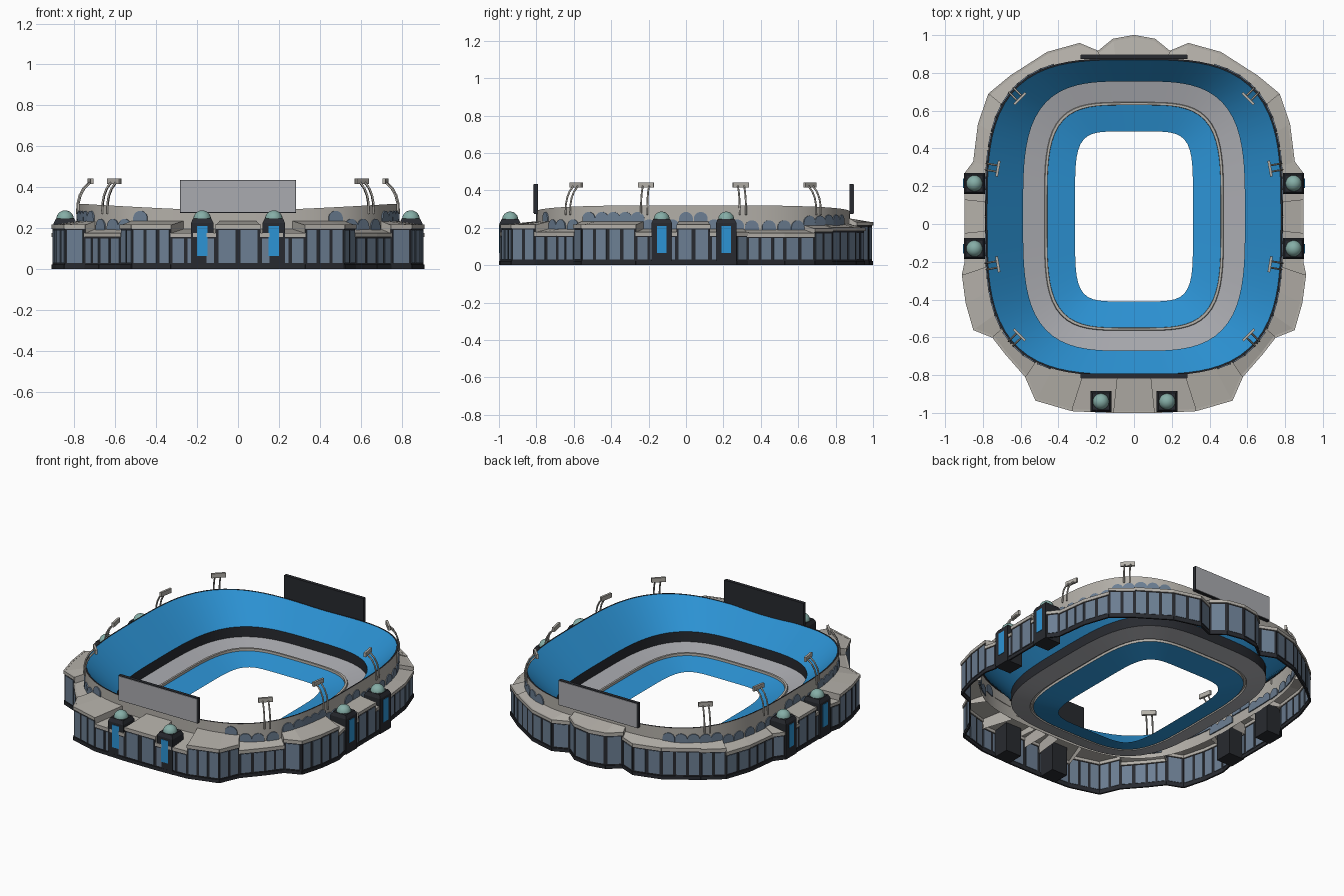
import bpy, bmesh
from math import sin, cos, pi, copysign
from mathutils import Vector

if "Cube" in bpy.data.objects:
    bpy.data.objects.remove(bpy.data.objects["Cube"])

CY = 0.037            # centre of the bowl in y
A, B, N = 0.785, 0.84, 3.3

def lin(c):
    return tuple((v / 255) ** 2.2 for v in c) + (1,)

def mat(name, c):
    m = bpy.data.materials.new(name)
    m.diffuse_color = lin(c)
    m.use_nodes = True
    m.node_tree.nodes["Principled BSDF"].inputs["Base Color"].default_value = m.diffuse_color
    return m

BLUE = mat("seat_blue", (48, 146, 212))
STONE = mat("warm_stone", (178, 174, 167))
DARK = mat("charcoal", (44, 46, 51))
GLASS = mat("slate_glass", (108, 126, 146))
TEAL = mat("dome_teal", (132, 172, 165))
GREY = mat("pale_grey", (168, 169, 174))

parts = {}
def add(name, m, verts, faces):
    vs, fs, _ = parts.setdefault(name, ([], [], m))
    o = len(vs)
    vs += [tuple(v) for v in verts]
    fs += [tuple(i + o for i in f) for f in faces]

BOXF = [(0, 3, 2, 1), (4, 5, 6, 7), (0, 1, 5, 4), (1, 2, 6, 5), (2, 3, 7, 6), (3, 0, 4, 7)]
def box(name, m, c, u, w, d, z0, z1, w2=None, d2=None):
    """Box centred on c (xy), width w along u, depth d across, optional taper."""
    u = Vector(u).normalized()
    n = Vector((u.y, -u.x))
    c = Vector(c)
    vs = []
    for z, ww, dd in ((z0, w, d), (z1, w2 or w, d2 or d)):
        for a, b in ((-1, -1), (1, -1), (1, 1), (-1, 1)):
            p = c + u * a * ww / 2 + n * b * dd / 2
            vs.append((p.x, p.y, z))
    add(name, m, vs, BOXF)

def build(name, smooth=False):
    vs, fs, m = parts[name]
    me = bpy.data.meshes.new(name)
    me.from_pydata(vs, [], fs)
    bm = bmesh.new()
    bm.from_mesh(me)
    bmesh.ops.recalc_face_normals(bm, faces=bm.faces)
    bm.to_mesh(me)
    bm.free()
    me.materials.append(m)
    ob = bpy.data.objects.new(name, me)
    bpy.context.collection.objects.link(ob)
    if smooth:
        bpy.context.view_layer.objects.active = ob
        ob.select_set(True)
        bpy.ops.object.shade_smooth_by_angle(angle=0.6)
        ob.select_set(False)

# ---- bowl: lofted rounded-rectangle rings ----
SEG = 96
def ring(a, b, n, cy, zf):
    out = []
    for i in range(SEG):
        t = 2 * pi * (i + 0.5) / SEG
        c, s = cos(t), sin(t)
        k = (abs(c) ** n + abs(s) ** n) ** (-1 / n)
        x, y = a * c * k, b * s * k + cy
        out.append((x, y, zf(x) if callable(zf) else zf))
    return out

def loft(name, m, *rings):
    vs = [v for r in rings for v in r]
    fs = [(j * SEG + i, j * SEG + (i + 1) % SEG, (j + 1) * SEG + (i + 1) % SEG, (j + 1) * SEG + i)
          for j in range(len(rings) - 1) for i in range(SEG)]
    add(name, m, vs, fs)

rim_z = lambda x: 0.285 + 0.034 * min(1, abs(x) / 0.76) ** 1.4
rim = ring(A, B, N, CY, rim_z)
rim_in = ring(A - 0.008, B - 0.008, N, CY, rim_z)
up_in = ring(0.587, 0.713, 3.5, 0.042, 0.14)
loft("bowl_outer_wall", STONE, ring(A, B, N, CY, 0.16), rim)
loft("rim_cap", DARK, rim, rim_in)
loft("upper_seating", BLUE, rim_in, up_in)
loft("tier_wall", DARK, up_in, ring(0.587, 0.713, 3.5, 0.042, 0.075))
loft("concourse_tier", GREY, ring(0.587, 0.713, 3.5, 0.042, 0.075), ring(0.475, 0.605, 4, 0.04, 0.05))
loft("parapet", STONE, ring(0.475, 0.605, 4, 0.04, 0.05), ring(0.472, 0.602, 4, 0.04, 0.06),
     ring(0.46, 0.59, 4, 0.04, 0.06), ring(0.459, 0.589, 4, 0.04, 0.045))
loft("lower_seating", BLUE, ring(0.459, 0.589, 4, 0.04, 0.045), ring(0.312, 0.45, 5.5, 0.04, 0.008))

# ---- outer facade: right-half sections (height, outline), mirrored ----
SECTIONS = [
    (0.215, [(0, -1), (0.11, -1)]),
    (0.175, [(0.11, -1), (0.33, -0.99)]),
    (0.215, [(0.33, -0.99), (0.52, -0.935), (0.575, -0.81)]),
    (0.175, [(0.575, -0.81), (0.68, -0.69), (0.75, -0.6)]),
    (0.215, [(0.75, -0.6), (0.85, -0.56), (0.89, -0.42), (0.91, -0.27)]),
    (0.175, [(0.91, -0.27), (0.895, -0.2), (0.895, -0.05)]),
    (0.215, [(0.895, -0.05), (0.895, 0.13)]),
    (0.175, [(0.895, 0.13), (0.895, 0.27), (0.85, 0.33)]),
    (0.17, [(0.85, 0.33), (0.825, 0.53), (0.77, 0.69)]),
    (0.195, [(0.77, 0.69), (0.655, 0.785)]),
    (0.2, [(0.655, 0.785), (0.46, 0.91), (0.29, 0.957), (0.19, 0.915)]),
    (0.23, [(0.19, 0.915), (0.11, 0.98), (0, 1)]),
]

def on_bowl(p, grow=1.0):
    x, y = p[0], p[1] - CY
    k = grow / (abs(x / A) ** N + abs(y / B) ** N) ** (1 / N)
    return Vector((x * k, y * k + CY))

def normal(p):
    x, y = p[0] / A, (p[1] - CY) / B
    return Vector((copysign(abs(x) ** (N - 1), x) / A, copysign(abs(y) ** (N - 1), y) / B)).normalized()

def v3(p, z):
    return (p[0], p[1], z)

def arch(p, z):
    p = on_bowl(p)
    n = normal(p)
    t = Vector((-n.y, n.x))
    p = p + n * 0.005
    r = 0.037
    pts = [(r, -0.02)] + [(r * cos(pi * i / 12), r * sin(pi * i / 12)) for i in range(13)] + [(-r, -0.02)]
    vs = [v3(p + t * a, z + b) for a, b in pts] + [v3(p + t * a - n * 0.012, z + b) for a, b in pts]
    k = len(pts)
    fs = [tuple(range(k)), tuple(range(2 * k - 1, k - 1, -1))]
    fs += [(i, (i + 1) % k, k + (i + 1) % k, k + i) for i in range(k)]
    add("arched_windows", GLASS, vs, fs)

for s in (1, -1):
    for h, line in SECTIONS:
        line = [Vector((x * s, y)) * 0.995 for x, y in line]
        for end in (line[0], line[-1]):          # step between roof heights
            e = on_bowl(end)
            add("roof_steps", STONE, [v3(end, 0.15), v3(e, 0.15), v3(e, h + 0.02), v3(end, h)], [(0, 1, 2, 3)])
        for p, q in zip(line, line[1:]):
            u, mid, L = q - p, (p + q) / 2, (q - p).length
            pi_, qi = on_bowl(p), on_bowl(q)
            add("terrace_roof", STONE, [v3(p, h), v3(q, h), v3(qi, h + 0.02), v3(pi_, h + 0.02)], [(0, 1, 2, 3)])
            add("facade_wall", DARK, [v3(p, 0), v3(q, 0), v3(q, h), v3(p, h)], [(0, 1, 2, 3)])
            box("plinth", DARK, mid, u, L, 0.01, 0, 0.022)
            box("cornice", STONE, mid, u, L + 0.004, 0.012, h - 0.018, h + 0.002)
            n = max(1, round(L / 0.075))
            for i in range(n):                    # window bays between piers
                box("facade_windows", GLASS, p.lerp(q, (i + 0.5) / n), u, L / n * 0.76, 0.006, 0.03, h - 0.025)
            n = max(1, round((qi - pi_).length / 0.078))
            for i in range(n):
                c = pi_.lerp(qi, (i + 0.5) / n)
                if abs(c.x) > 0.43 and (qi - pi_).length > 0.04:
                    arch(c, h + 0.033)

# ---- domed entrance towers ----
def dome(c, z, r, hz):
    K, R = 20, 6
    vs = [(c[0] + r * cos(2 * pi * i / K) * cos(pi / 2 * j / R), c[1] + r * sin(2 * pi * i / K) * cos(pi / 2 * j / R),
           z + hz * sin(pi / 2 * j / R)) for j in range(R) for i in range(K)] + [(c[0], c[1], z + hz)]
    fs = [(j * K + i, j * K + (i + 1) % K, (j + 1) * K + (i + 1) % K, (j + 1) * K + i)
          for j in range(R - 1) for i in range(K)]
    fs += [((R - 1) * K + i, (R - 1) * K + (i + 1) % K, R * K) for i in range(K)]
    add("tower_domes", TEAL, vs, fs)

for s in (1, -1):
    for x, y, f in ((0.175, -0.94, (0, -1)), (0.845, 0.215, (1, 0)), (0.845, -0.13, (1, 0))):
        c, f = Vector((x * s, y)), Vector((f[0] * s, f[1]))
        u = (-f.y, f.x)
        box("tower_blocks", DARK, c, u, 0.11, 0.112, 0.0, 0.225)
        box("tower_caps", DARK, c, u, 0.11, 0.112, 0.225, 0.247, 0.09, 0.09)
        box("tower_windows", BLUE, c + f * 0.055, u, 0.05, 0.008, 0.065, 0.21)
        dome(c, 0.245, 0.043, 0.042)

# ---- scoreboards at both ends ----
for y, o in ((-0.803, -1), (0.884, 1)):
    box("scoreboard_screen", DARK, (0, y), (1, 0), 0.565, 0.022, 0.275, 0.435)
    box("scoreboard_backing", GREY, (0, y + o * 0.012), (1, 0), 0.56, 0.004, 0.278, 0.432)

# ---- floodlights: paired curved posts carrying a lamp bar ----
posts = bpy.data.curves.new("floodlight_posts", 'CURVE')
posts.dimensions = '3D'
posts.bevel_depth = 0.005
posts.bevel_resolution = 1
posts.use_fill_caps = True
posts.materials.append(STONE)
for s in (1, -1):
    for x, y in ((0.66, 0.72), (0.77, 0.30), (0.77, -0.22), (0.65, -0.63)):
        p = on_bowl((x * s, y))
        n = (normal(p) + Vector((s * 0.3, (y - CY) * 0.6))).normalized()
        t = Vector((-n.y, n.x))
        for k in (-0.017, 0.017):
            sp = posts.splines.new('POLY')
            path = [(0.004, 0.27), (0.002, 0.32), (-0.008, 0.36), (-0.027, 0.395), (-0.055, 0.422)]
            sp.points.add(len(path) - 1)
            for pt, (d, z) in zip(sp.points, path):
                pt.co = v3(p + n * d + t * k, z) + (1,)
        box("floodlight_lamps", STONE, p - n * 0.06, t, 0.085, 0.014, 0.415, 0.443)
bpy.context.collection.objects.link(bpy.data.objects.new("floodlight_posts", posts))

SMOOTH = {"bowl_outer_wall", "upper_seating", "tier_wall", "concourse_tier", "lower_seating", "tower_domes"}
for name in parts:
    build(name, name in SMOOTH)
